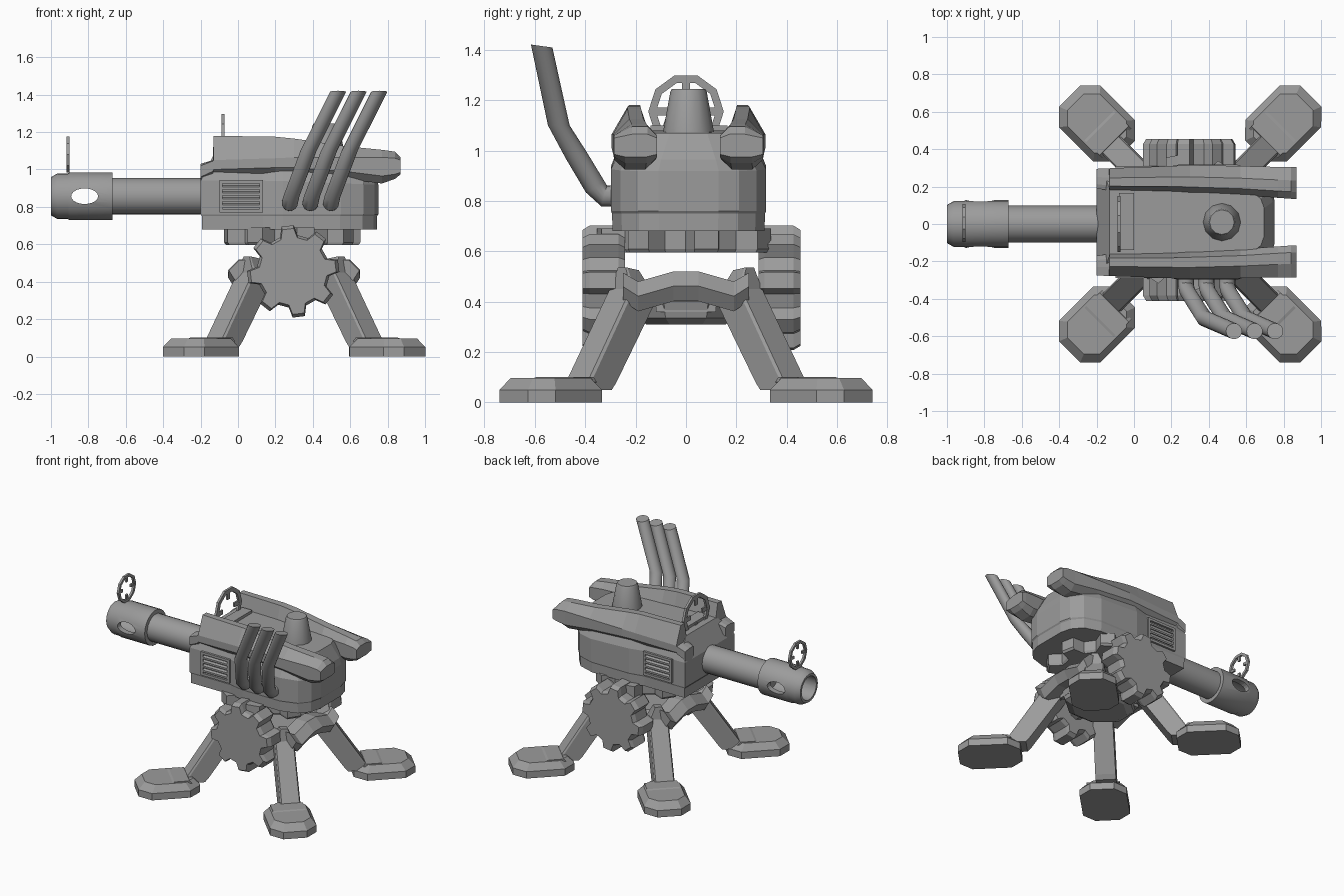
import bpy, bmesh
from math import sin, cos, pi, radians
from mathutils import Vector, Matrix

if "Cube" in bpy.data.objects:
    bpy.data.objects.remove(bpy.data.objects["Cube"])

steel = bpy.data.materials.new("grey_steel")
steel.use_nodes = True
GREY = (0.33, 0.33, 0.33, 1)
steel.diffuse_color = GREY
steel.node_tree.nodes["Principled BSDF"].inputs["Base Color"].default_value = GREY

MID = 0.01      # y of the turret's centre line
CX = 0.3        # x of the stand's centre


def loft(name, rings, loop=False, smooth=False):
    """Skin a list of point rings; cap the ends, or join them when loop is set."""
    bm = bmesh.new()
    rows = [[bm.verts.new(p) for p in r] for r in rings]
    n = len(rows[0])
    pairs = list(zip(rows, rows[1:])) + ([(rows[-1], rows[0])] if loop else [])
    for a, b in pairs:
        for i in range(n):
            j = (i + 1) % n
            bm.faces.new((a[i], a[j], b[j], b[i]))
    if not loop:
        bm.faces.new(rows[0])
        bm.faces.new(rows[-1])
    bmesh.ops.recalc_face_normals(bm, faces=bm.faces)
    mesh = bpy.data.meshes.new(name)
    bm.to_mesh(mesh)
    bm.free()
    mesh.materials.append(steel)
    ob = bpy.data.objects.new(name, mesh)
    bpy.context.collection.objects.link(ob)
    if smooth:
        bpy.ops.object.select_all(action='DESELECT')
        ob.select_set(True)
        bpy.context.view_layer.objects.active = ob
        bpy.ops.object.shade_smooth_by_angle(angle=radians(35))
    return ob


def box(name, x, y, z):
    return loft(name, [[(x[0], y[0], k), (x[1], y[0], k), (x[1], y[1], k), (x[0], y[1], k)] for k in z])


def circle(r, n, turn=0.0):
    return [(r * cos(2 * pi * i / n + turn), r * sin(2 * pi * i / n + turn)) for i in range(n)]


def turned_x(name, profile, y, z, n=24, loop=False, smooth=True):
    """Round part about an x-directed axis; profile is (x, radius)."""
    return loft(name, [[(x, y + a, z + b) for a, b in circle(r, n)] for x, r in profile], loop, smooth)


def gear_outline(teeth, root, tip, turn):
    pts = []
    step = pi / teeth
    for t in range(teeth):
        mid = turn + 2 * step * t
        for r, a in ((root, -.62), (tip, -.34), (tip, .34), (root, .62)):
            pts.append((r * cos(mid + a * step), r * sin(mid + a * step)))
    return pts


# Barrel and hollow muzzle with a cross port
AX = 0.857
turned_x("barrel", [(-.69, .098), (-.14, .098)], 0, AX)
muzzle = turned_x("muzzle", [(-1, .085), (-1, .102), (-.965, .122), (-.91, .122), (-.9, .127), (-.67, .127),
                             (-.67, .09)], 0, AX, loop=True)
port = loft("port_cutter", [[(-.82 + a, y, AX + b * .58) for a, b in circle(.072, 20)] for y in (-.3, .3)])
cut = muzzle.modifiers.new("port", 'BOOLEAN')
cut.object = port
cut.solver = 'EXACT'
bpy.context.view_layer.objects.active = muzzle
bpy.ops.object.modifier_apply(modifier="port")
bpy.data.objects.remove(port)


# Ring sights with short spokes
def ring_sight(name, x, z, r, w, y=0):
    profile = [(x - .008, r - w), (x - .008, r), (x + .008, r), (x + .008, r - w)]
    turned_x(name, profile, y, z, 10, True, False)
    for k in range(4):
        d = Vector((0, cos(k * pi / 2), sin(k * pi / 2)))
        side = Vector((0, -d.z, d.y)) * w * .5
        c = Vector((x, y, z))
        t = Vector((.006, 0, 0))
        loft(name + "_spoke", [[c + d * q + side + t, c + d * q - side + t, c + d * q - side - t, c + d * q + side - t]
                               for q in (r * .45, r - w * .5)])


ring_sight("front_sight", -.91, 1.08, .102, .02, .005)
ring_sight("rear_sight", -.08, 1.155, .15, .031)
box("rear_sight_base", (-.08, 0), (-.14, .165), (1.03, 1.1))

# Main body: plan outline stacked through levels that fall towards the back
half = [(-.2, .285), (.13, .285), (.24, .308), (.55, .308), (.67, .27), (.73, .2), (.75, .12)]
plan = half + [(x, -y) for x, y in reversed(half)]


def level(z, ys, xs, drop, front=0.0):
    return [(max(.3 + (x - .3) * xs, -.2 + front), MID + y * ys, z - drop * max(0, x - .2)) for x, y in plan]


loft("body", [level(.68, .98, .985, 0), level(.75, .985, .985, 0), level(.76, 1, 1, 0), level(.94, 1, 1, .04),
              level(1.02, .9, .98, .1, .04), level(1.08, .62, .88, .02, .07)])

# Side vents
for s in (1, -1):
    def span(a, b):
        return tuple(sorted((MID + s * a, MID + s * b)))
    for z in (.77, .925):
        box("vent_frame_rail", (-.1, .13), span(.27, .3), (z, z + .018))
    for x in (-.1, .115):
        box("vent_frame_post", (x, x + .018), span(.27, .3), (.77, .943))
    for k in range(4):
        z = .798 + k * .032
        loft("vent_slat", [[(x, MID + s * .28, z + .01), (x, MID + s * .3, z), (x, MID + s * .3, z + .013),
                            (x, MID + s * .28, z + .024)] for x in (-.09, .12)])

# Armoured side rails: x, inner y, outer y, top z, upper z, lower z, bottom z
rail = [(-.2, .18, .285, 1.03, 1.02, .96, .94), (-.135, .17, .288, 1.05, 1.045, .99, .97),
        (-.13, .165, .288, 1.18, 1.05, 1.0, .98), (.2, .16, .3, 1.175, 1.06, 1.01, .97),
        (.3, .155, .305, 1.165, 1.065, 1.01, .97), (.57, .145, .3, 1.125, 1.065, .99, .95),
        (.77, .13, .295, 1.105, 1.065, .965, .925), (.84, .125, .295, 1.095, 1.06, .975, .95),
        (.87, .125, .295, 1.065, 1.05, .985, .975)]
for s in (1, -1):
    rings = []
    for x, a, b, top, hi, lo, bot in rail:
        w = b - a
        prof = [(a + w * .22, top), (b - w * .42, top), (b, hi), (b, lo), (b - w * .25, bot), (a + w * .25, bot),
                (a, lo), (a, hi)]
        rings.append([(x, MID + s * y, z) for y, z in prof])
    loft("left_rail" if s > 0 else "right_rail", rings)

# Cap on the deck
loft("deck_cap", [[(.47 + a, MID + b, z) for a, b in circle(r, 12)]
                  for z, r in ((1.02, .105), (1.08, .1), (1.235, .072), (1.245, .066))], smooth=True)

# Three bent exhaust pipes on the right
for k in range(3):
    x0 = .277 + .11 * k
    path = [(0, -.27, .82, 90), (0, -.325, .82, 75), (.008, -.36, .855, 30), (.055, -.435, .98, 20),
            (.1, -.505, 1.1, 0), (.258, -.573, 1.415, -8)]
    rings = []
    for dx, y, z, tilt in path:
        rot = Matrix.Rotation(radians(tilt), 3, 'X')
        rings.append([Vector((x0 + dx, y, z)) + rot @ Vector((a, b, 0)) for a, b in circle(.043, 16)])
    loft("exhaust_pipe", rings, smooth=True)

# Turning gear under the body
ring = gear_outline(8, .28, .365, .2)
loft("turning_gear", [[(.29 + a * f, MID + b * f, z) for a, b in ring]
                      for z, f in ((.595, .97), (.61, 1), (.69, 1))])

# Elevation gears on both sides, with stub axles
teeth = gear_outline(8, .195, .247, radians(7))
for s in (1, -1):
    loft("left_gear" if s > 0 else "right_gear",
         [[(CX - .005 + a * f, .022 + s * y, .455 + b * f) for a, b in teeth]
          for y, f in ((.265, .93), (.29, 1), (.405, 1), (.433, .93))])
    loft("gear_axle", [[(CX + a, .022 + s * y, .4 + b) for a, b in circle(.06, 8)] for y in (.1, .3)])

# Stand hub
loft("stand_hub", [[(CX + a, b * .85, z) for a, b in circle(r, 8, pi / 8)]
                   for z, r in ((.31, .2), (.335, .25), (.4, .27), (.44, .22))])

# Arched cross bars joining each pair of legs
for s in (1, -1):
    rings = []
    for y, z, f in ((-.25, .46, .95), (-.19, .422, 1), (-.05, .462, 1), (.05, .462, 1), (.19, .422, 1),
                    (.25, .46, .95)):
        prof = [(-.06, .058), (.03, .058), (.088, 0), (.05, -.06), (-.06, -.06)]
        rings.append([(CX + s * (.265 + a * f), y, z + b * f) for a, b in prof])
    loft("cross_bar", rings)
    box("bar_brace", tuple(sorted((CX + s * .1, CX + s * .24))), (-.12, .12), (.36, .43))

# Legs and feet, laid out along the diagonals
for sx in (1, -1):
    for sy in (1, -1):
        out = Vector((sx, sy, 0)).normalized()
        side = Vector((-out.y, out.x, 0))

        def at(r, w, z):
            return Vector((CX, 0, z)) + out * r + side * w
        loft("leg", [[at(r - d, -w, z - dz), at(r + d * .8, -w, z + dz), at(r + d, -w * .88, z + dz),
                      at(r + d, w * .88, z + dz), at(r + d * .8, w, z + dz), at(r - d, w, z - dz)]
                     for r, w, d, z, dz in ((.555, .068, .07, .05, 0), (.53, .068, .07, .09, .012),
                                            (.3, .066, .07, .43, .02), (.325, .025, .035, .53, .005))])
        foot = Vector((CX + sx * .498, sy * .537, 0))
        shape = [(.208, .08), (.13, .157), (-.13, .157), (-.208, .08)]
        shape += [(a, -b) for a, b in reversed(shape)]
        loft("foot", [[foot + out * a * k + side * b * k + Vector((0, 0, z)) for a, b in shape]
                      for z, k in ((0, 1), (.05, 1), (.097, .78))])
        # low ridge across the instep
        loft("instep", [[foot + out * a + side * w + Vector((0, 0, z))
                         for a, z in ((-.15, .08), (-.13, .101), (-.03, .101), (.01, .09))] for w in (-.11, .11)])
